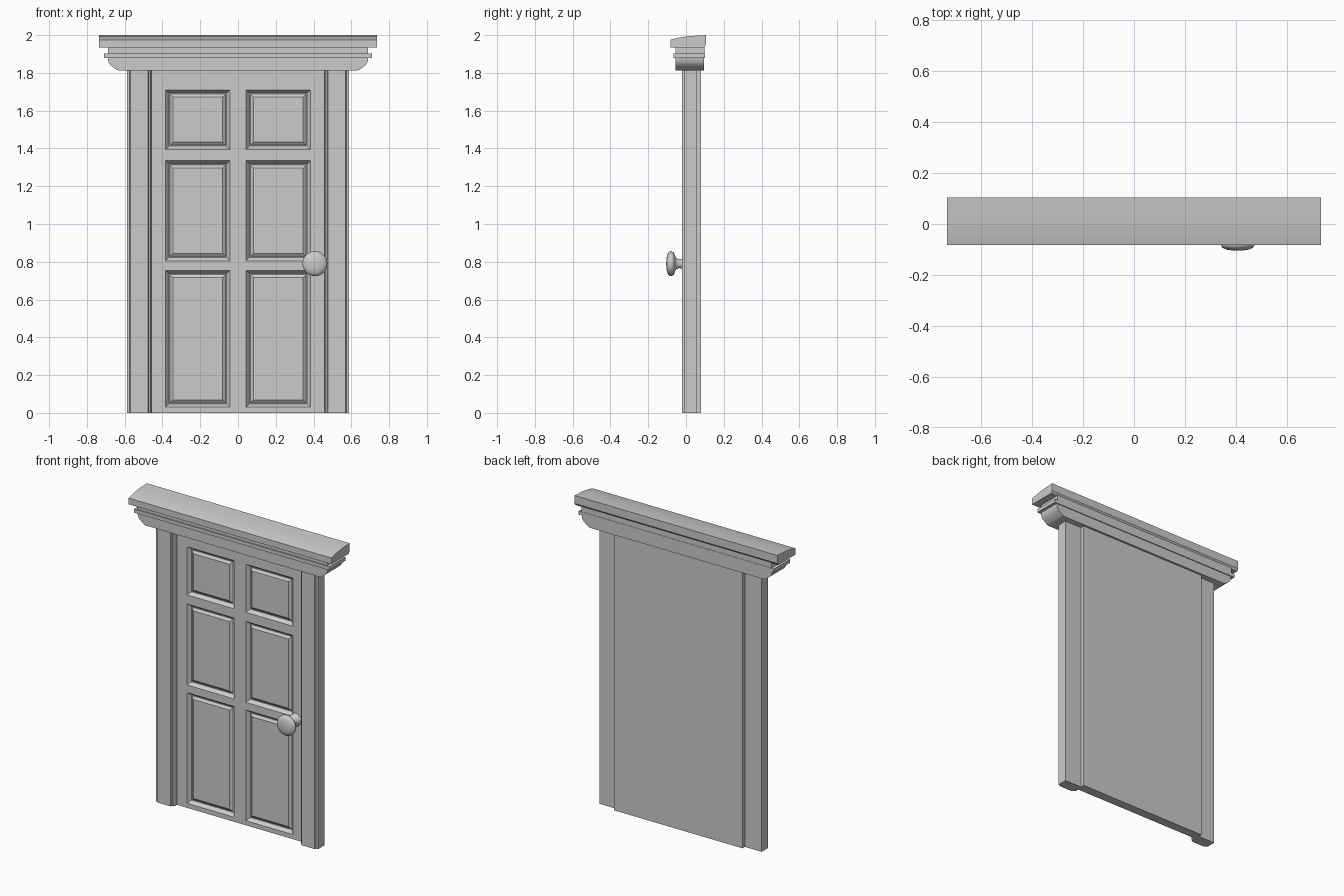
import bpy, bmesh, math
from mathutils import Matrix

if "Cube" in bpy.data.objects:
    bpy.data.objects.remove(bpy.data.objects["Cube"])


def finish(bm, name, smooth=None):
    bmesh.ops.recalc_face_normals(bm, faces=bm.faces)
    me = bpy.data.meshes.new(name)
    bm.to_mesh(me)
    bm.free()
    ob = bpy.data.objects.new(name, me)
    bpy.context.collection.objects.link(ob)
    if smooth:
        bpy.ops.object.select_all(action='DESELECT')
        ob.select_set(True)
        bpy.context.view_layer.objects.active = ob
        bpy.ops.object.shade_smooth_by_angle(angle=math.radians(smooth))
    return ob


def prism(name, points, offset, smooth=None):
    """Extrude a closed 3D outline along an offset."""
    bm = bmesh.new()
    face = bm.faces.new([bm.verts.new(p) for p in points])
    ext = bmesh.ops.extrude_face_region(bm, geom=[face], use_keep_orig=True)
    verts = [v for v in ext["geom"] if isinstance(v, bmesh.types.BMVert)]
    bmesh.ops.translate(bm, verts=verts, vec=offset)
    return finish(bm, name, smooth)


# Door leaf: six raised panels inset into a grid of rails and stiles
FRONT, BACK, TOP = 0.02, 0.08, 1.82
xs = [-0.465, -0.383, -0.043, 0.043, 0.383, 0.465]
zs = [0, 0.03, 0.755, 0.805, 1.335, 1.395, 1.71, TOP]
bm = bmesh.new()
grid = [[bm.verts.new((x, FRONT, z)) for x in xs] for z in zs]
panels = []
for j in range(len(zs) - 1):
    for i in range(len(xs) - 1):
        f = bm.faces.new((grid[j][i], grid[j][i + 1], grid[j + 1][i + 1], grid[j + 1][i]))
        if i % 2 and j % 2:
            panels.append(f)
bm.normal_update()
ext = bmesh.ops.extrude_edge_only(bm, edges=[e for e in bm.edges if e.is_boundary])
rim = [v for v in ext["geom"] if isinstance(v, bmesh.types.BMVert)]
bmesh.ops.translate(bm, verts=rim, vec=(0, BACK - FRONT, 0))
bmesh.ops.contextual_create(bm, geom=[e for e in bm.edges if e.is_boundary])
bmesh.ops.recalc_face_normals(bm, faces=bm.faces)
for width, depth in ((0.024, -0.022), (0.008, 0), (0.022, 0.012)):
    bmesh.ops.inset_individual(bm, faces=panels, thickness=width, depth=depth)
finish(bm, "door_leaf")

# Jambs: stepped casing profile on both sides
jamb = [(0.457, 0.055), (0.457, 0.0), (0.463, -0.01), (0.472, -0.01), (0.476, -0.02),
        (0.570, -0.02), (0.574, -0.01), (0.587, -0.01), (0.587, 0.055)]
for side, s in (("left", -1), ("right", 1)):
    prism(side + "_jamb", [(s * x, y, 0) for x, y in jamb], (0, 0, 1.82))

# Cornice: coved ends, running front to back
half = [(0.632, 1.812), (0.645, 1.818), (0.662, 1.831), (0.677, 1.843),
        (0.686, 1.858), (0.69, 1.882)]
outline = half + [(-x, z) for x, z in reversed(half)]
prism("cornice_cove", [(x, -0.055, z) for x, z in outline], (0, 0.149, 0), 35)


def slab(name, hx, y0, y1, z0, z1):
    return prism(name, [(-hx, y0, z0), (hx, y0, z0), (hx, y1, z0), (-hx, y1, z0)],
                 (0, 0, z1 - z0))


slab("cornice_lip", 0.709, -0.065, 0.1, 1.88, 1.903)
slab("cornice_neck", 0.688, -0.056, 0.098, 1.90, 1.94)

# Sloping cap board
cap = [(-0.083, 1.934), (-0.083, 1.975), (-0.04, 1.986), (0.02, 1.995),
       (0.105, 2.0), (0.105, 1.948), (0.095, 1.934)]
prism("cap_board", [(-0.735, y, z) for y, z in cap], (1.47, 0, 0), 25)

# Knob: lathed rose, stem and head
bm = bmesh.new()
prof = [(0, 0.03), (0.04, 0.03), (0.04, 0.008), (0.034, 0.0), (0.026, -0.006), (0.024, -0.035),
        (0.029, -0.052), (0.044, -0.059), (0.058, -0.064), (0.066, -0.074), (0.066, -0.084),
        (0.059, -0.094), (0.042, -0.101), (0.02, -0.104), (0, -0.105)]
vs = [bm.verts.new((r, y, 0)) for r, y in prof]
edges = [bm.edges.new(p) for p in zip(vs, vs[1:])]
bmesh.ops.spin(bm, geom=vs + edges, cent=(0, 0, 0), axis=(0, 1, 0),
               angle=math.tau, steps=32)
bmesh.ops.remove_doubles(bm, verts=bm.verts, dist=0.0005)
bmesh.ops.transform(bm, matrix=Matrix.Translation((0.407, 0, 0.79)), verts=bm.verts)
finish(bm, "door_knob", 50)
